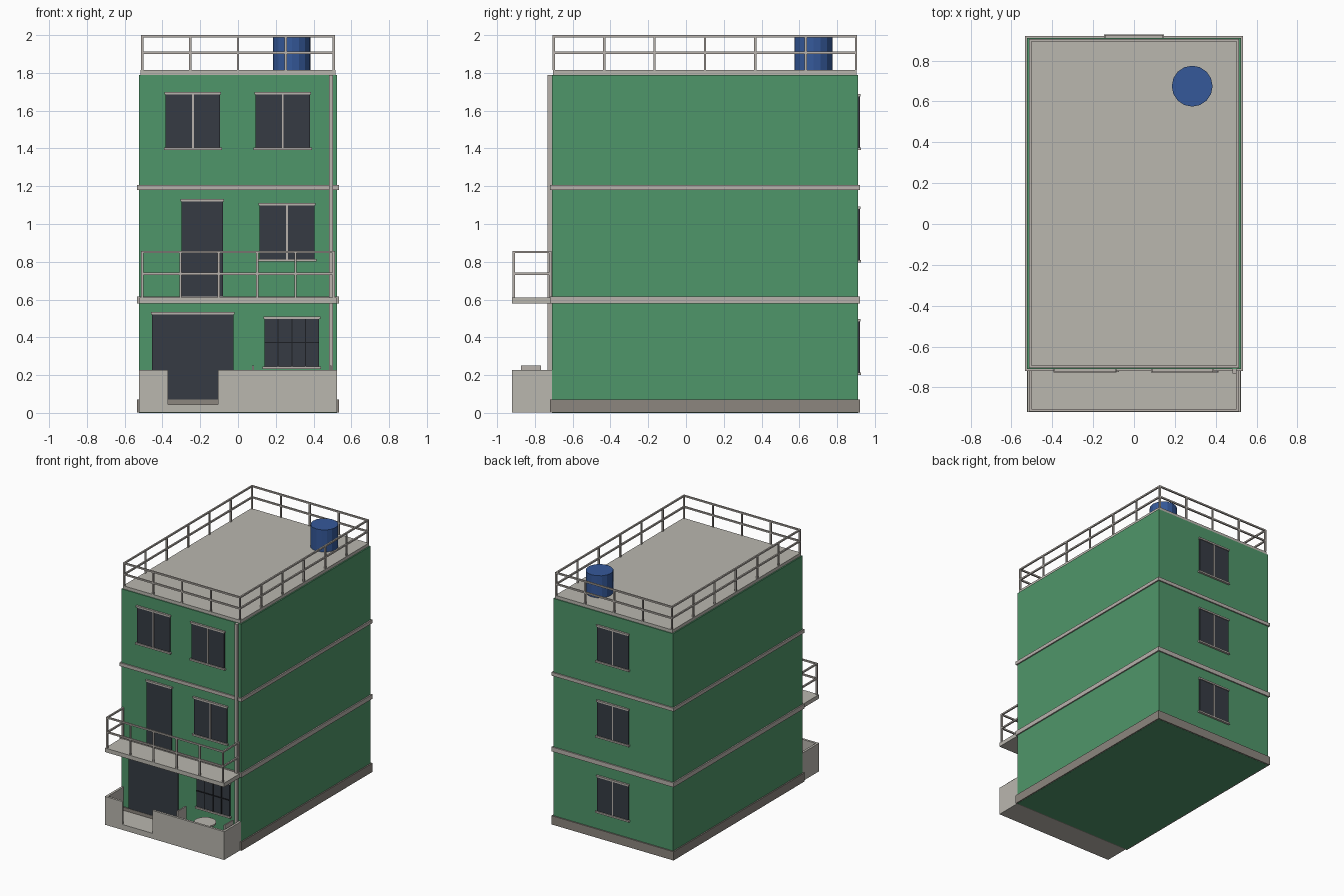
import bpy, bmesh
from mathutils import Matrix

cube = bpy.data.objects.get("Cube")
if cube:
    bpy.data.objects.remove(cube, do_unlink=True)


def material(name, code):
    rgb = []
    for i in (0, 2, 4):
        c = int(code[i:i + 2], 16) / 255
        rgb.append(c / 12.92 if c < 0.04 else ((c + 0.055) / 1.055) ** 2.4)
    m = bpy.data.materials.new(name)
    m.use_nodes = True
    m.diffuse_color = (*rgb, 1)
    m.node_tree.nodes["Principled BSDF"].inputs["Base Color"].default_value = (*rgb, 1)
    return m


GREEN = material("green paint", "4F966A")
CONCRETE = material("pale concrete", "BAB7AF")
TRIM = material("trim", "B8B2AC")
PLINTH = material("plinth stone", "8C867E")
GLASS = material("dark glass", "363B43")
BAR = material("black bars", "1C1F24")
BLUE = material("blue plastic", "35599A")


class Part:
    """Collects boxes and cylinders into one named object."""

    def __init__(self, name, mat):
        self.name, self.mat, self.bm = name, mat, bmesh.new()

    def box(self, x0, x1, y0, y1, z0, z1):
        m = Matrix.Translation(((x0 + x1) / 2, (y0 + y1) / 2, (z0 + z1) / 2))
        m = m @ Matrix.Diagonal((x1 - x0, y1 - y0, z1 - z0, 1))
        bmesh.ops.create_cube(self.bm, size=1, matrix=m)
        return self

    def cylinder(self, x, y, z0, z1, r, sides):
        bmesh.ops.create_cone(self.bm, cap_ends=True, segments=sides, radius1=r, radius2=r,
                              depth=z1 - z0, matrix=Matrix.Translation((x, y, (z0 + z1) / 2)))
        return self

    def done(self):
        mesh = bpy.data.meshes.new(self.name)
        self.bm.to_mesh(mesh)
        self.bm.free()
        mesh.materials.append(self.mat)
        ob = bpy.data.objects.new(self.name, mesh)
        bpy.context.collection.objects.link(ob)
        return ob


W, FRONT, BACK = 0.525, -0.71, 0.91

# Main block, plinth, floor bands and roof slab
Part("walls", GREEN).box(-W, W, FRONT, BACK, 0, 1.79).done()
Part("plinth", PLINTH).box(-0.535, 0.535, -0.72, 0.92, 0.001, 0.07).done()
for name, z0, z1 in (("lower_band", 0.58, 0.615), ("upper_band", 1.18, 1.207)):
    Part(name, TRIM).box(-0.535, 0.535, -0.72, 0.92, z0, z1).done()
Part("roof_slab", CONCRETE).box(-0.515, 0.515, -0.703, 0.903, 1.79, 1.815).done()


# Railings: posts at given points, rails along each straight run
def railing(name, runs, z0, mid, top, t):
    p = Part(name, TRIM)
    h = t / 2
    for (xa, ya), (xb, yb), n in runs:
        for i in range(n + 1):
            x, y = xa + (xb - xa) * i / n, ya + (yb - ya) * i / n
            p.box(x - h, x + h, y - h, y + h, z0, top)
        for z in (mid, top):
            p.box(min(xa, xb) - h, max(xa, xb) + h, min(ya, yb) - h, max(ya, yb) + h, z - t, z)
    p.done()


R = 0.507
railing("roof_railing", [((-R, -0.7), (R, -0.7), 4), ((-R, 0.9), (R, 0.9), 4),
                         ((-R, -0.7), (-R, 0.9), 6), ((R, -0.7), (R, 0.9), 6)],
        1.815, 1.912, 2.0, 0.012)

# Balcony
Part("balcony_slab", CONCRETE).box(-0.522, 0.522, -0.92, FRONT, 0.578, 0.61).done()
railing("balcony_railing", [((-R, -0.912), (R, -0.912), 5), ((-R, -0.912), (-R, -0.718), 1),
                            ((R, -0.912), (R, -0.718), 1)],
        0.61, 0.742, 0.858, 0.012)


# Openings: glass plate, lintel, sill and mullion on the front or back wall
def opening(name, x0, x1, z0, z1, back=False, sill=True, mullion=True):
    def span(depth):
        return (BACK - 0.005, BACK + depth) if back else (FRONT - depth, FRONT + 0.005)
    Part(name + "_pane", GLASS).box(x0, x1, *span(0.008), z0, z1).done()
    trim = Part(name + "_trim", TRIM)
    trim.box(x0 - 0.006, x1 + 0.006, *span(0.015), z1 - 0.005, z1 + 0.008)
    if sill:
        trim.box(x0 - 0.01, x1 + 0.01, *span(0.017), z0 - 0.008, z0 + 0.005)
    if mullion:
        c = (x0 + x1) / 2
        trim.box(c - 0.005, c + 0.005, *span(0.012), z0, z1)
    trim.done()


opening("top_right_window", -0.383, -0.095, 1.4, 1.69)
opening("top_left_window", 0.093, 0.381, 1.4, 1.69)
opening("middle_window", 0.115, 0.405, 0.81, 1.102)
opening("balcony_door", -0.298, -0.08, 0.61, 1.125, sill=False, mullion=False)
opening("garage_door", -0.455, -0.025, 0.045, 0.527, sill=False, mullion=False)
opening("ground_window", 0.14, 0.43, 0.24, 0.503, mullion=False)
for i, z in enumerate((0.208, 0.805, 1.4)):
    opening("back_window_%d" % (i + 1), -0.137, 0.137, z, z + 0.28, back=True)

# Bars over the ground floor window
bars = Part("window_bars", BAR)
for i in (1, 2, 3):
    x = 0.14 + 0.29 * i / 4
    bars.box(x - 0.003, x + 0.003, -0.724, FRONT, 0.24, 0.503)
bars.box(0.14, 0.43, -0.724, FRONT, 0.369, 0.376)
bars.done()

# Drain pipe
Part("drain_pipe", TRIM).box(0.482, 0.503, -0.733, FRONT, 0.045, 1.79).done()

# Front yard with low wall and gate gap
Part("yard_floor", CONCRETE).box(-0.523, 0.523, -0.92, FRONT, 0.002, 0.045).done()
yard = Part("yard_wall", CONCRETE)
yard.box(-0.523, -0.37, -0.92, -0.902, 0.002, 0.226)
yard.box(-0.107, 0.523, -0.92, -0.902, 0.002, 0.226)
for s in (-1, 1):
    yard.box(min(s * 0.523, s * 0.505), max(s * 0.523, s * 0.505), -0.92, FRONT, 0.002, 0.226)
yard.done()

# Patio table with two facing chairs
TX, TY = 0.285, -0.82
table = Part("patio_table", CONCRETE)
table.cylinder(TX, TY, 0.19, 0.203, 0.08, 20)
table.cylinder(TX, TY, 0.045, 0.19, 0.012, 8)
table.done()
for s, name in ((-1, "right_chair"), (1, "left_chair")):
    chair = Part(name, TRIM)
    cx = TX + s * 0.16
    chair.box(cx - 0.05, cx + 0.05, TY - 0.053, TY + 0.053, 0.125, 0.138)
    bx = TX + s * 0.206
    chair.box(bx - 0.005, bx + 0.005, TY - 0.053, TY + 0.053, 0.13, 0.252)
    for dx in (-0.043, 0.043):
        for dy in (-0.046, 0.046):
            chair.box(cx + dx - 0.005, cx + dx + 0.005, TY + dy - 0.005, TY + dy + 0.005, 0.045, 0.125)
    chair.done()

# Water tank on the roof
Part("water_tank", BLUE).cylinder(0.285, 0.675, 1.815, 1.99, 0.1, 16).done()
